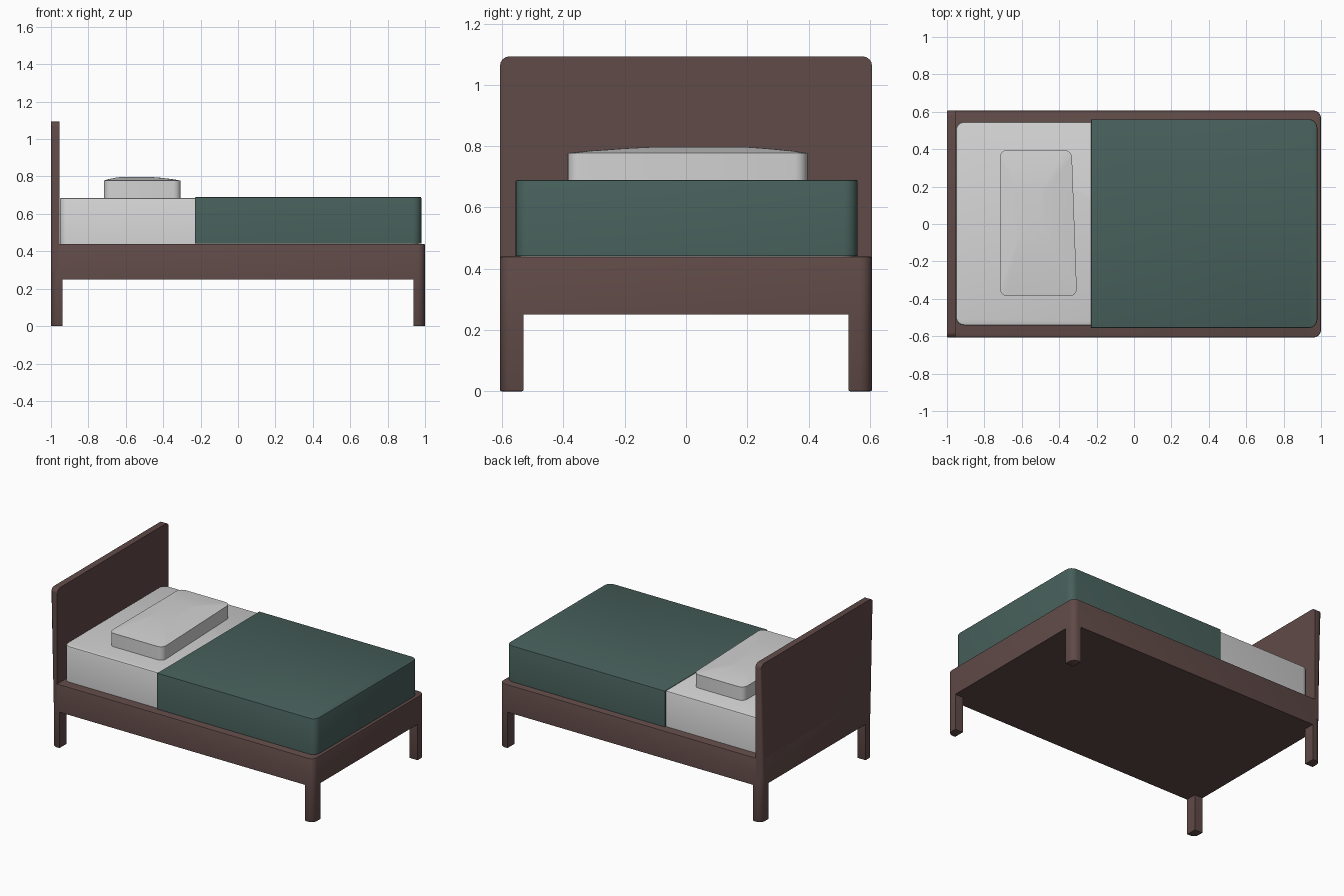
import bpy, bmesh, math
from mathutils import Vector

cube = bpy.data.objects.get("Cube")
if cube:
    bpy.data.objects.remove(cube, do_unlink=True)


def make_material(name, rgb):
    m = bpy.data.materials.new(name)
    m.use_nodes = True
    m.diffuse_color = (*rgb, 1)
    m.node_tree.nodes["Principled BSDF"].inputs["Base Color"].default_value = (*rgb, 1)
    return m


wood = make_material("brown_wood", (0.117, 0.069, 0.064))
green = make_material("green_blanket", (0.063, 0.116, 0.104))
white = make_material("white_linen", (0.65, 0.65, 0.65))


def finish(name, bm, mat):
    bmesh.ops.recalc_face_normals(bm, faces=bm.faces)
    mesh = bpy.data.meshes.new(name)
    bm.to_mesh(mesh)
    bm.free()
    mesh.materials.append(mat)
    ob = bpy.data.objects.new(name, mesh)
    bpy.context.collection.objects.link(ob)
    bpy.ops.object.select_all(action="DESELECT")
    ob.select_set(True)
    bpy.context.view_layer.objects.active = ob
    bpy.ops.object.shade_smooth_by_angle(angle=math.radians(35))
    return ob


def box_mesh(lo, hi):
    lo, hi = Vector(lo), Vector(hi)
    bm = bmesh.new()
    bmesh.ops.create_cube(bm, size=1)
    for v in bm.verts:
        v.co = Vector((lo[i] + hi[i]) / 2 + v.co[i] * (hi[i] - lo[i]) for i in range(3))
    return bm


def round_edges(bm, axis, radius, rule=lambda p: True, segments=4):
    """Round the edges running along one axis whose midpoint meets the rule."""
    picked = []
    for e in bm.edges:
        d = (e.verts[1].co - e.verts[0].co).normalized()
        if abs(d[axis]) > 0.99 and rule((e.verts[0].co + e.verts[1].co) / 2):
            picked.append(e)
    bmesh.ops.bevel(bm, geom=picked, offset=radius, segments=segments,
                    profile=0.5, affect="EDGES")


def soften_rim(bm, z, radius):
    rim = [e for e in bm.edges if all(abs(v.co.z - z) < 1e-4 for v in e.verts)]
    bmesh.ops.bevel(bm, geom=rim, offset=radius, segments=2, profile=0.5, affect="EDGES")


# Solid bed frame with rounded corners
bm = box_mesh((-1, -0.607, 0.25), (1, 0.607, 0.44))
round_edges(bm, 2, 0.04)
soften_rim(bm, 0.44, 0.006)
finish("bed_frame", bm, wood)

# Legs, rounded on the outer corner
for sx, end in ((-1, "head"), (1, "foot")):
    for sy, side in ((-1, "right"), (1, "left")):
        x, y = sorted((sx * 0.937, sx)), sorted((sy * 0.53, sy * 0.607))
        bm = box_mesh((x[0], y[0], 0), (x[1], y[1], 0.26))
        round_edges(bm, 2, 0.04, lambda p: abs(p.x) > 0.98 and abs(p.y) > 0.6)
        soften_rim(bm, 0, 0.005)
        finish(f"{end}_{side}_leg", bm, wood)

# Headboard, with rounded top corners and rear edges
bm = box_mesh((-1, -0.607, 0.3), (-0.955, 0.607, 1.093))
round_edges(bm, 0, 0.03, lambda p: p.z > 1)
round_edges(bm, 2, 0.036, lambda p: p.x < -0.98)
finish("headboard", bm, wood)

# Mattress
bm = box_mesh((-0.953, -0.542, 0.435), (0.965, 0.546, 0.686))
round_edges(bm, 2, 0.045)
soften_rim(bm, 0.686, 0.01)
finish("mattress", bm, white)

# Blanket, rounded at the foot end
bm = box_mesh((-0.23, -0.556, 0.442), (0.98, 0.56, 0.69))
round_edges(bm, 2, 0.045, lambda p: p.x > 0.9)
soften_rim(bm, 0.69, 0.005)
finish("blanket", bm, green)

# Pillow: slightly skewed slab with a low faceted crown
bm = box_mesh((-0.717, -0.386, 0.68), (-0.305, 0.396, 0.778))
for v in bm.verts:
    if v.co.x > -0.5 and v.co.y > 0:
        v.co.x -= 0.028
round_edges(bm, 2, 0.04)
top = max(bm.faces, key=lambda f: f.calc_center_median().z)
crown = Vector((-0.57, 0.07, 0))
scale = 1
for size, height in ((0.85, 0.785), (0.6, 0.793), (0.36, 0.798)):
    top = bmesh.ops.extrude_discrete_faces(bm, faces=[top])["faces"][0]
    for v in top.verts:
        v.co = crown + (v.co - crown) * (size / scale)
        v.co.z = height
    scale = size
finish("pillow", bm, white)
